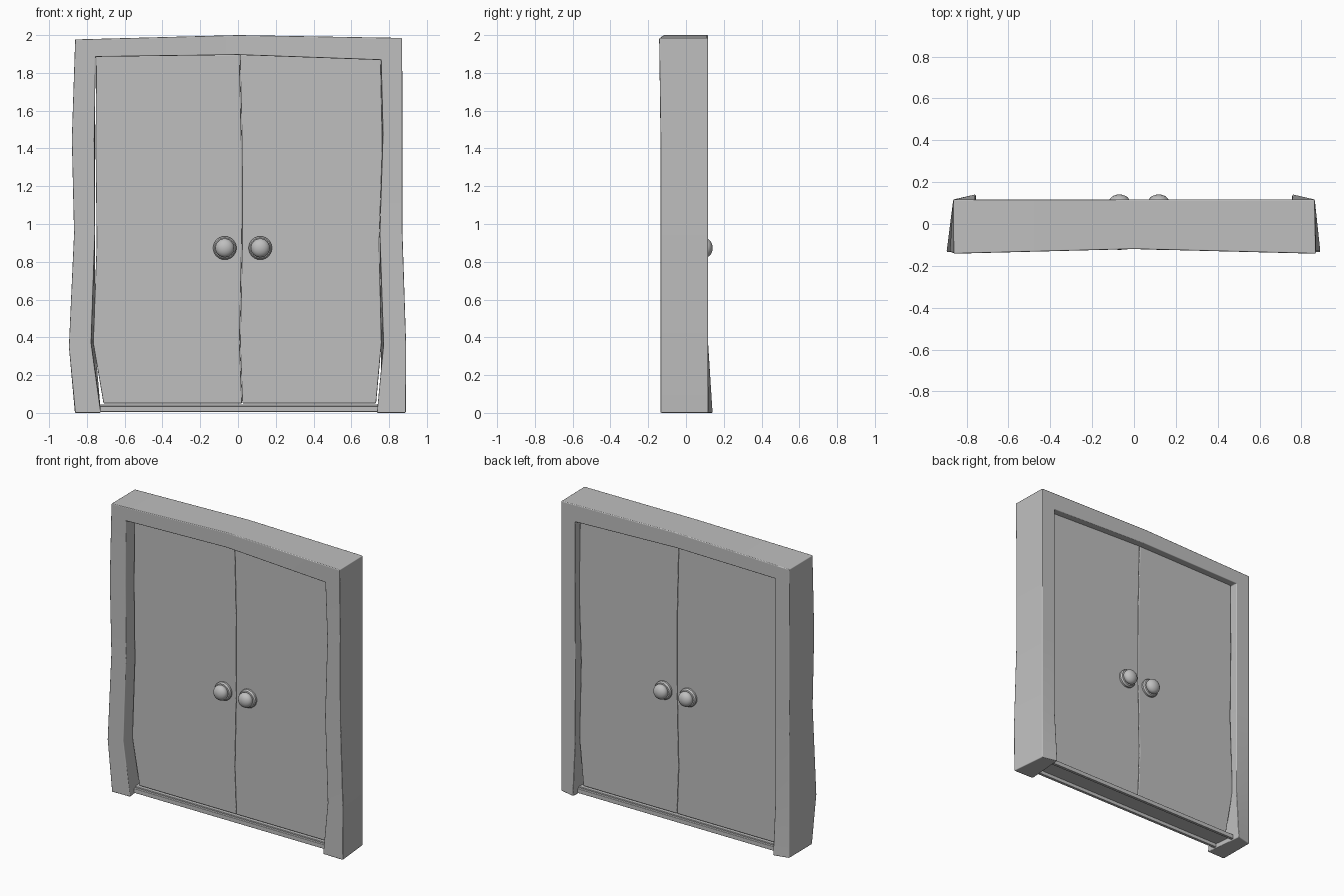
import bpy, bmesh
from mathutils import Matrix, Vector

cube = bpy.data.objects.get("Cube")
if cube:
    bpy.data.objects.remove(cube, do_unlink=True)

grey = bpy.data.materials.new("plain grey")
grey.use_nodes = True
colour = (0.52, 0.52, 0.52, 1)
grey.diffuse_color = colour
grey.node_tree.nodes["Principled BSDF"].inputs["Base Color"].default_value = colour


def finish(name, bm, bevel=0.0):
    """Turn a bmesh into a softly bevelled, shaded object."""
    bmesh.ops.recalc_face_normals(bm, faces=bm.faces)
    mesh = bpy.data.meshes.new(name)
    bm.to_mesh(mesh)
    bm.free()
    mesh.materials.append(grey)
    obj = bpy.data.objects.new(name, mesh)
    bpy.context.collection.objects.link(obj)
    bpy.ops.object.select_all(action="DESELECT")
    bpy.context.view_layer.objects.active = obj
    obj.select_set(True)
    bpy.ops.object.shade_smooth_by_angle(angle=0.6)
    if bevel:
        mod = obj.modifiers.new("soft edges", "BEVEL")
        mod.width = bevel
        mod.segments = 2
        mod.angle_limit = 0.7
        mod.harden_normals = True
    return obj


def loft(name, sections, bevel):
    """Skin a row of four-cornered sections and cap both ends."""
    bm = bmesh.new()
    rings = [[bm.verts.new(p) for p in s] for s in sections]
    for a, b in zip(rings, rings[1:]):
        for i in range(4):
            j = (i + 1) % 4
            bm.faces.new((a[i], a[j], b[j], b[i]))
    bm.faces.new(rings[0])
    bm.faces.new(rings[-1])
    return finish(name, bm, bevel)


# Door frame: wavy front edges, straight back edges
# Each post row: outer x, inner x, outer z, inner z
left_rows = [(-.862, -.725, 0, 0), (-.896, -.777, .35, .37), (-.868, -.757, .95, .95),
             (-.88, -.76, 1.45, 1.45), (-.862, -.753, 1.977, 1.885)]
right_rows = [(.889, .735, 0, 0), (.891, .77, .35, .36), (.871, .75, .95, .95),
              (.871, .767, 1.48, 1.48), (.869, .757, 1.985, 1.868)]


def post_section(row):
    xo, xi, zo, zi = row
    side = 1 if xo > 0 else -1
    foot = max(0, 1 - zo / .35)
    front = -.142 if zo > 1.9 else -.135
    return [(xo, front, zo), (xi, front + .003, zi),
            (side * .757, .117 + .025 * foot, zi), (side * .864, .117, zo)]


middle = [(0, -.12, 2), (0, -.118, 1.895), (0, .117, 1.895), (0, .117, 2)]
loft("door_frame", [post_section(r) for r in left_rows] + [middle]
     + [post_section(r) for r in reversed(right_rows)], .006)

# Door leaves share a wavy middle seam
door_front, door_back = -.052, .069
heights = [.05, .37, .9, 1.42, 1.885]
seam = [.022, .01, .021, .02, .009]
edges = {"right_door": [-.712, -.767, -.748, -.754, -.75],
         "left_door": [.731, .76, .748, .765, .755]}
for name, outer in edges.items():
    side = 1 if name == "left_door" else -1
    sections = []
    for i, (z, xo, xs) in enumerate(zip(heights, outer, seam)):
        xs += side * .001
        top = i == len(heights) - 1
        zo, zs = (z - side * .006, z + .012) if top else (z, z)
        sections.append([(xo, door_front, zo), (xs, door_front, zs),
                         (xs, door_back, zs), (xo, door_back, zo)])
    loft(name, sections, .006)

# Sill: a hollow channel with a raised tread between two low rails
for name, y0, y1, z0, z1 in (("sill_tread", -.062, .079, .03, .045),
                             ("sill_front_rail", -.078, -.058, .006, .036),
                             ("sill_back_rail", .075, .095, .006, .036)):
    loft(name, [[(x, y0, z0), (x, y1, z0), (x, y1, z1), (x, y0, z1)]
                for x in (-.75, .76)], .003)


# Knobs on both faces of each leaf: round collar with a flattened ball
collar = [(0, -.01), (.062, -.01), (.062, .012), (.055, .022), (.03, .026), (.03, .04)]


def knob(name, x, y, direction):
    bm = bmesh.new()
    verts = [bm.verts.new((x + r, y + direction * d, .873)) for r, d in collar]
    profile = [bm.edges.new(pair) for pair in zip(verts, verts[1:])]
    bmesh.ops.spin(bm, geom=verts + profile, cent=(x, y, .873), axis=(0, 1, 0),
                   angle=6.283185, steps=24)
    bmesh.ops.remove_doubles(bm, verts=bm.verts, dist=.0005)
    place = Matrix.Translation(Vector((x, y + direction * .036, .873)))
    bmesh.ops.create_uvsphere(bm, u_segments=24, v_segments=12, radius=.05,
                              matrix=place @ Matrix.Diagonal((1, .72, 1, 1)))
    finish(name, bm)


for side, x in (("right", -.07), ("left", .118)):
    knob(side + "_front_knob", x, door_front, -1)
    knob(side + "_back_knob", x, door_back, 1)
